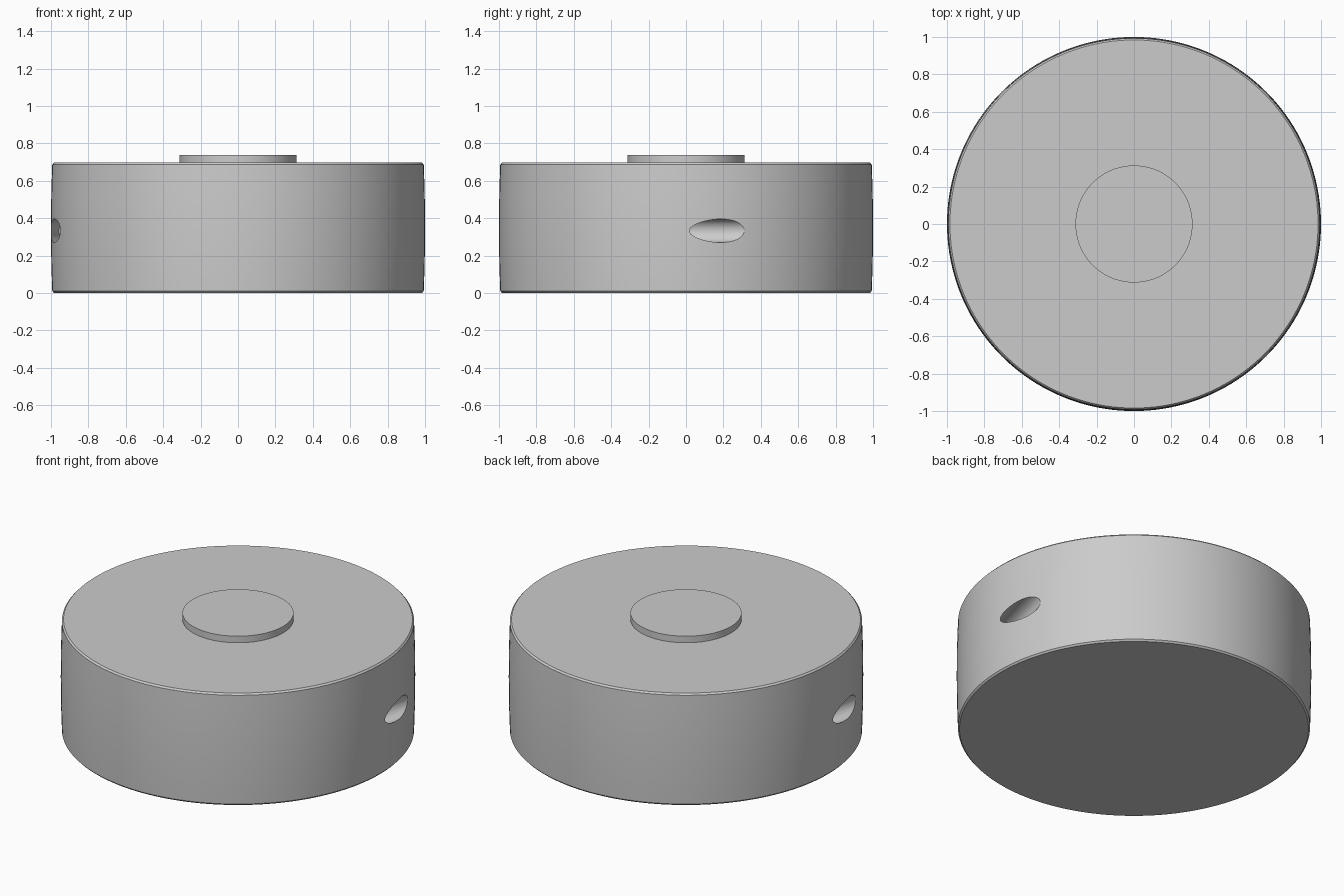
import bpy, bmesh, math
from mathutils import Matrix, Vector

if "Cube" in bpy.data.objects:
    bpy.data.objects.remove(bpy.data.objects["Cube"])

SEG = 160


def lathe(name, profile):
    """Revolve a (radius, z) profile, closed with flat caps."""
    bm = bmesh.new()
    rings = [[bm.verts.new((r * math.cos(2 * math.pi * i / SEG),
                            r * math.sin(2 * math.pi * i / SEG), z))
              for i in range(SEG)] for r, z in profile]
    for a, b in zip(rings, rings[1:]):
        for i in range(SEG):
            j = (i + 1) % SEG
            bm.faces.new((a[i], a[j], b[j], b[i]))
    bm.faces.new(rings[0][::-1])
    bm.faces.new(rings[-1])
    mesh = bpy.data.meshes.new(name)
    bm.to_mesh(mesh)
    bm.free()
    obj = bpy.data.objects.new(name, mesh)
    bpy.context.collection.objects.link(obj)
    return obj


def smooth(obj, angle):
    bpy.ops.object.select_all(action='DESELECT')
    obj.select_set(True)
    bpy.context.view_layer.objects.active = obj
    bpy.ops.object.shade_smooth_by_angle(angle=math.radians(angle))


# Drum body: faintly barrelled wall between small chamfers
H = 0.697
wall = []
for k in range(9):
    t = -1 + k / 4
    wall.append((1 - 0.007 * t * t, H / 2 + t * (H / 2 - 0.01)))
body = lathe("drum_body", [(0.984, 0)] + wall + [(0.984, H)])

# Two oblique blind holes on opposite sides of the wall
angle = math.radians(-105.3)
direction = Vector((math.cos(angle), math.sin(angle), 0))
foot = Vector((-direction.y, direction.x, 0)) * 0.897
bm = bmesh.new()
for turn in (0, math.pi):
    place = (Matrix.Rotation(turn, 4, 'Z')
             @ Matrix.Translation(foot - direction * 0.42 + Vector((0, 0, 0.333)))
             @ direction.to_track_quat('Z', 'Y').to_matrix().to_4x4())
    bmesh.ops.create_cone(bm, cap_ends=True, segments=48, radius1=0.0625,
                          radius2=0.0625, depth=0.6, matrix=place)
mesh = bpy.data.meshes.new("hole_cutter")
bm.to_mesh(mesh)
bm.free()
cutter = bpy.data.objects.new("hole_cutter", mesh)
bpy.context.collection.objects.link(cutter)

mod = body.modifiers.new("side_holes", 'BOOLEAN')
mod.operation = 'DIFFERENCE'
mod.solver = 'EXACT'
mod.object = cutter
bpy.context.view_layer.objects.active = body
body.select_set(True)
bpy.ops.object.modifier_apply(modifier=mod.name)
bpy.data.objects.remove(cutter)
smooth(body, 25)

# Raised disc on the top
disc = lathe("top_disc", [(0.313, H - 0.02), (0.313, 0.738)])
smooth(disc, 30)
